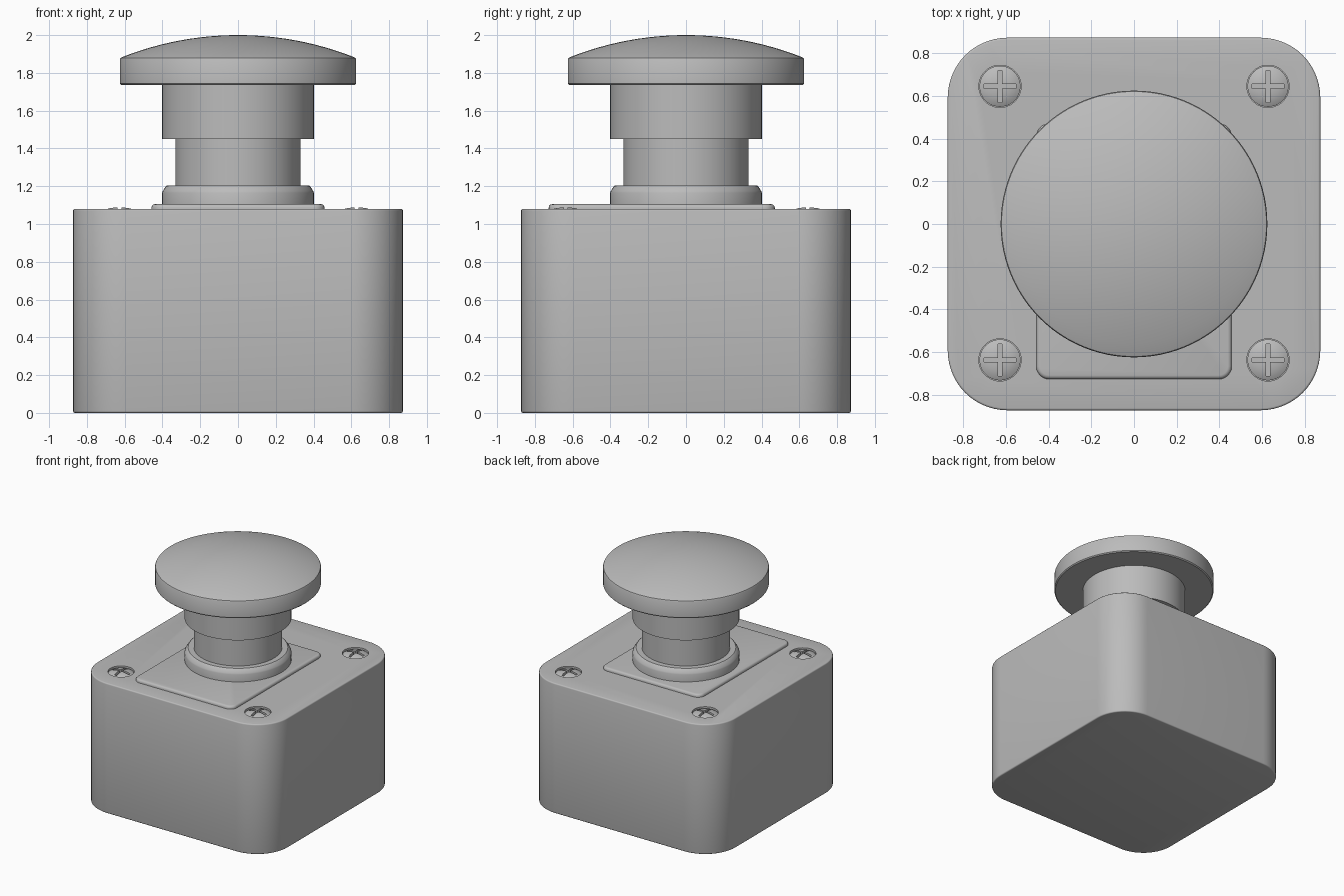
import bpy, bmesh, math
from mathutils import Matrix

cube = bpy.data.objects.get("Cube")
if cube:
    bpy.data.objects.remove(cube, do_unlink=True)

GREY = (0.5, 0.5, 0.5, 1)
mat = bpy.data.materials.new("plain_grey")
mat.use_nodes = True
mat.diffuse_color = GREY
mat.node_tree.nodes["Principled BSDF"].inputs["Base Color"].default_value = GREY


def finish(bm, name, angle=35):
    bmesh.ops.recalc_face_normals(bm, faces=bm.faces)
    mesh = bpy.data.meshes.new(name)
    bm.to_mesh(mesh)
    bm.free()
    mesh.materials.append(mat)
    ob = bpy.data.objects.new(name, mesh)
    bpy.context.collection.objects.link(ob)
    smooth(ob, angle)
    return ob


def smooth(ob, angle):
    bpy.ops.object.select_all(action='DESELECT')
    ob.select_set(True)
    bpy.context.view_layer.objects.active = ob
    bpy.ops.object.shade_smooth_by_angle(angle=math.radians(angle))


def lathe(name, profile, at=(0, 0), steps=96):
    """Spin a (radius, z) profile around a vertical axis."""
    bm = bmesh.new()
    vs = [bm.verts.new((r, 0, z)) for r, z in profile]
    es = [bm.edges.new(p) for p in zip(vs, vs[1:])]
    bmesh.ops.spin(bm, geom=vs + es, cent=(0, 0, 0), axis=(0, 0, 1),
                   angle=math.tau, steps=steps)
    bmesh.ops.remove_doubles(bm, verts=bm.verts, dist=1e-5)
    bmesh.ops.translate(bm, verts=bm.verts, vec=(*at, 0))
    return finish(bm, name)


def rounded_box(name, x, y0, y1, z0, z1, radius, edge, rims, segs, angle):
    """Box with round upright corners and softened rims at the given heights."""
    bm = bmesh.new()
    bmesh.ops.create_cube(bm, size=1)
    bmesh.ops.scale(bm, verts=bm.verts, vec=(2 * x, y1 - y0, z1 - z0))
    bmesh.ops.translate(bm, verts=bm.verts, vec=(0, (y0 + y1) / 2, (z0 + z1) / 2))
    upright = [e for e in bm.edges if abs(e.verts[0].co.z - e.verts[1].co.z) > 1e-4]
    bmesh.ops.bevel(bm, geom=upright, offset=radius, segments=segs,
                    profile=0.5, affect='EDGES')
    rim = [e for e in bm.edges
           if any(all(abs(v.co.z - z) < 1e-4 for v in e.verts) for z in rims)]
    bmesh.ops.bevel(bm, geom=rim, offset=edge, segments=3, profile=0.5, affect='EDGES')
    return finish(bm, name, angle)


def cut(ob, cutter):
    cutter.hide_render = True
    mod = ob.modifiers.new("cut", 'BOOLEAN')
    mod.object = cutter
    mod.operation = 'DIFFERENCE'
    mod.solver = 'EXACT'
    bpy.context.view_layer.objects.active = ob
    bpy.ops.object.select_all(action='DESELECT')
    ob.select_set(True)
    bpy.ops.object.modifier_apply(modifier=mod.name)
    bpy.data.objects.remove(cutter, do_unlink=True)


TOP = 1.08

# Housing and label plate
housing = rounded_box("housing", 0.873, -0.873, 0.873, 0, TOP, 0.28, 0.01,
                      (0, TOP), 14, 35)
rounded_box("label_plate", 0.458, -0.727, 0.47, TOP - 0.02, 1.105, 0.06, 0.018,
            (1.105,), 6, 80)

# Domed cross-head screws sunk into the corners
for sx in (-1, 1):
    for y, end in ((-0.637, "front"), (0.645, "back")):
        x = sx * 0.628
        side = "left" if sx > 0 else "right"
        cut(housing, lathe("screw_hole", [(0, 1.04), (0.099, 1.04), (0.099, 1.2), (0, 1.2)],
                           (x, y), 40))
        screw = lathe(f"{end}_{side}_screw",
                      [(0, 1.03), (0.096, 1.03), (0.096, 1.066), (0.08, 1.075),
                       (0.055, 1.083), (0.028, 1.087), (0, 1.088)], (x, y), 40)
        for size in ((0.15, 0.02, 0.06), (0.02, 0.15, 0.06)):
            bm = bmesh.new()
            bmesh.ops.create_cube(bm, size=1, matrix=Matrix.Translation((x, y, 1.085))
                                  @ Matrix.Diagonal((*size, 1)))
            cut(screw, finish(bm, "slot"))
        smooth(screw, 35)
smooth(housing, 35)

# Collar, shaft and sleeve of the push button
lathe("collar", [(0, 1.09), (0.402, 1.09), (0.402, 1.165), (0.398, 1.175),
                 (0.382, 1.2), (0.375, 1.205), (0, 1.205)])
lathe("shaft", [(0, 1.19), (0.332, 1.19), (0.332, 1.46), (0, 1.46)])
lathe("sleeve", [(0, 1.45), (0.402, 1.45), (0.402, 1.745), (0, 1.745)])

# Mushroom head: flat underside, straight rim, shallow dome
R, EDGE, RISE = 0.625, 0.61, 0.115
ball = (EDGE ** 2 + RISE ** 2) / (2 * RISE)
dome = [(r, 2 - ball + math.sqrt(ball ** 2 - r ** 2))
        for r in (EDGE * (1 - i / 12) for i in range(13))]
lathe("button_head", [(0, 1.735), (R - 0.008, 1.735), (R, 1.743), (R, 1.872),
                      (R - 0.004, 1.88)] + dome)
